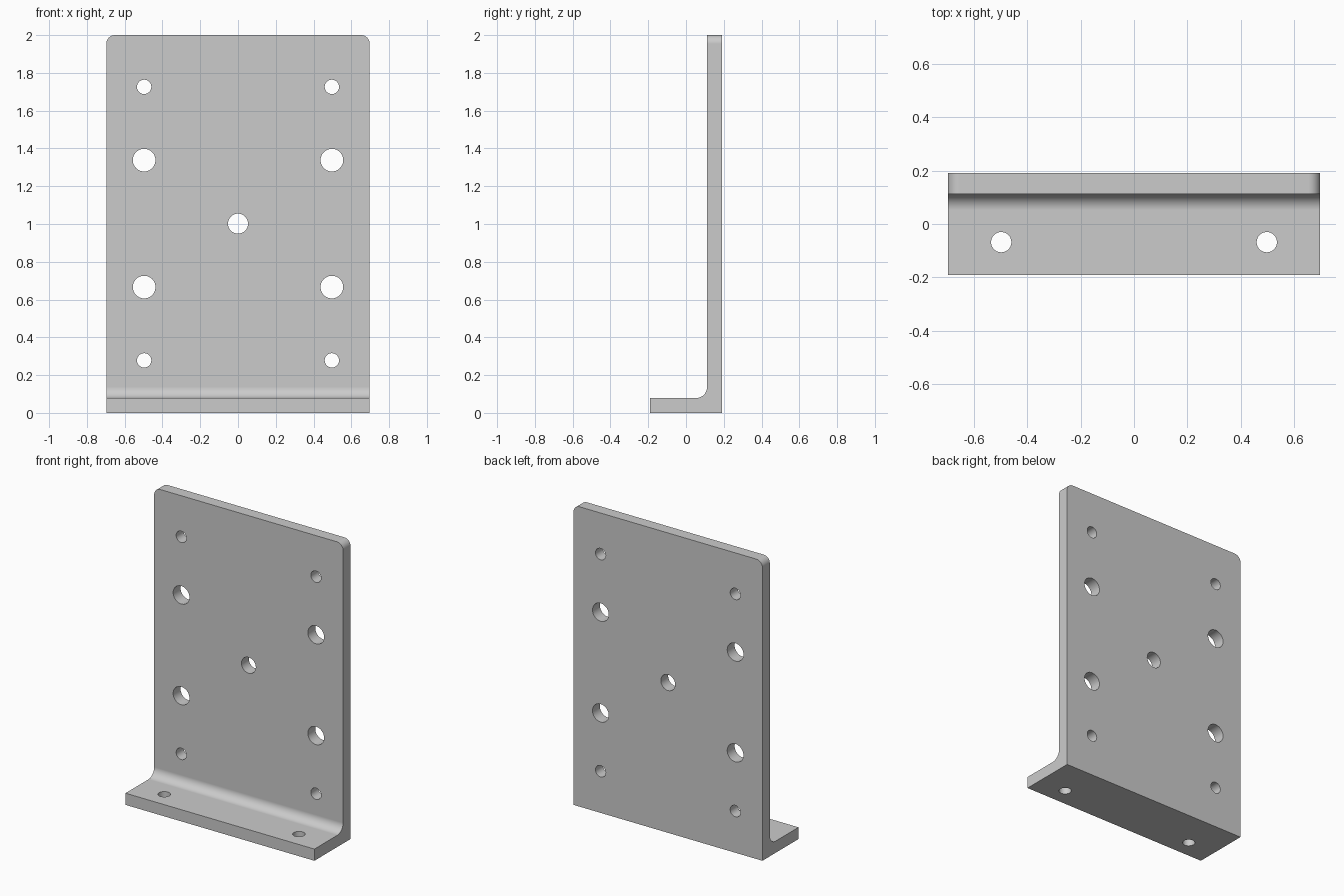
import bpy, bmesh, math
from mathutils import Matrix, Vector

cube = bpy.data.objects.get("Cube")
if cube:
    bpy.data.objects.remove(cube, do_unlink=True)

HALF_W, HALF_D, HEIGHT, THICK = 0.697, 0.19, 2.0, 0.078
FRONT = HALF_D - THICK          # front face of the upright plate
FILLET, CORNER = 0.06, 0.045

steel = bpy.data.materials.new("plain_grey_metal")
steel.use_nodes = True
grey = (0.6, 0.6, 0.6, 1)
steel.diffuse_color = grey
steel.node_tree.nodes["Principled BSDF"].inputs["Base Color"].default_value = grey


def make_object(name, bm):
    bmesh.ops.recalc_face_normals(bm, faces=bm.faces[:])
    mesh = bpy.data.meshes.new(name)
    bm.to_mesh(mesh)
    bm.free()
    mesh.materials.append(steel)
    obj = bpy.data.objects.new(name, mesh)
    bpy.context.collection.objects.link(obj)
    return obj


def round_edges(bm, test, radius, segments):
    edges = [e for e in bm.edges if all(test(v.co) for v in e.verts)]
    bmesh.ops.bevel(bm, geom=edges, offset=radius, segments=segments,
                    profile=0.5, affect='EDGES')


# L-shaped profile extruded across the width
bm = bmesh.new()
profile = [(-HALF_D, 0), (HALF_D, 0), (HALF_D, HEIGHT),
           (FRONT, HEIGHT), (FRONT, THICK), (-HALF_D, THICK)]
face = bm.faces.new([bm.verts.new((-HALF_W, y, z)) for y, z in profile])
extruded = bmesh.ops.extrude_face_region(bm, geom=[face])["geom"]
bmesh.ops.translate(bm, vec=(2 * HALF_W, 0, 0),
                    verts=[v for v in extruded if isinstance(v, bmesh.types.BMVert)])
bmesh.ops.recalc_face_normals(bm, faces=bm.faces[:])

# Inner fillet, then the two rounded top corners
round_edges(bm, lambda c: abs(c.y - FRONT) < 1e-4 and abs(c.z - THICK) < 1e-4,
            FILLET, 10)
for side in (-1, 1):
    round_edges(bm, lambda c: abs(c.x - side * HALF_W) < 1e-4 and c.z > HEIGHT - 1e-4,
                CORNER, 8)
bracket = make_object("angle_bracket", bm)

# Cutters for all the drilled holes
cut = bmesh.new()


def drill(location, radius, turn):
    bmesh.ops.create_cone(cut, cap_ends=True, segments=40, radius1=radius,
                          radius2=radius, depth=0.2,
                          matrix=Matrix.Translation(Vector(location)) @ turn)


along_y = Matrix.Rotation(math.pi / 2, 4, 'X')
along_z = Matrix.Identity(4)
plate_y = HALF_D - THICK / 2
drill((0, plate_y, 1.002), 0.053, along_y)
for x in (-0.497, 0.497):
    for z, radius in ((0.278, 0.038), (0.666, 0.06), (1.338, 0.06), (1.726, 0.038)):
        drill((x, plate_y, z), radius, along_y)
    drill((x, -0.068, THICK / 2), 0.038, along_z)
cutter = make_object("hole_cutter", cut)
cutter.hide_render = True

# Apply the holes and shade the curved faces smooth
bpy.ops.object.select_all(action='DESELECT')
bracket.select_set(True)
bpy.context.view_layer.objects.active = bracket
holes = bracket.modifiers.new("holes", 'BOOLEAN')
holes.operation = 'DIFFERENCE'
holes.solver = 'EXACT'
holes.object = cutter
bpy.ops.object.modifier_apply(modifier=holes.name)
bpy.data.objects.remove(cutter, do_unlink=True)
bpy.ops.object.shade_smooth_by_angle(angle=math.radians(30))
flat = bracket.modifiers.new("flat_face_normals", 'WEIGHTED_NORMAL')
flat.keep_sharp = True
